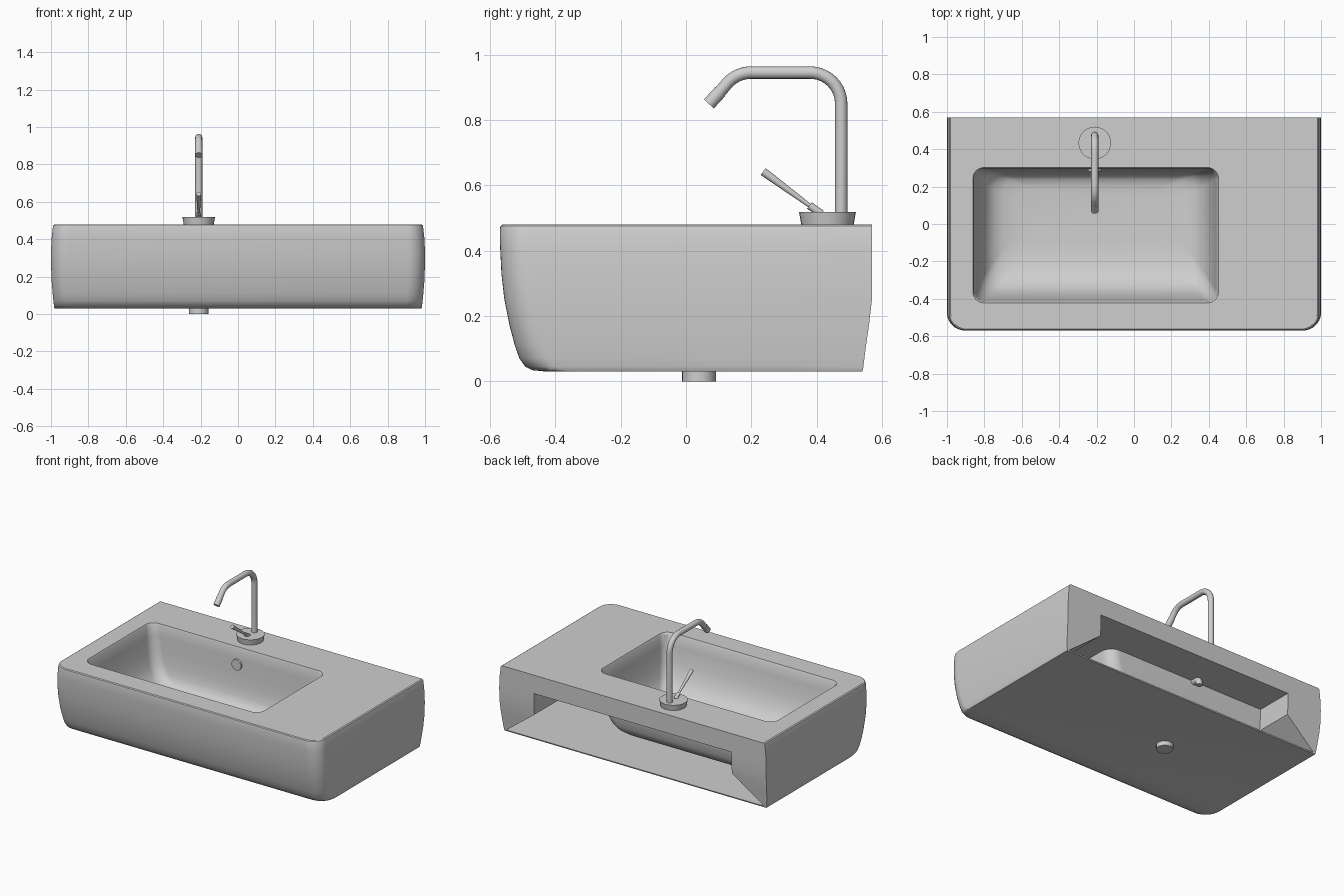
import bpy, bmesh, math

if "Cube" in bpy.data.objects:
    bpy.data.objects.remove(bpy.data.objects["Cube"])

mat = bpy.data.materials.new("light_grey")
mat.diffuse_color = (0.62, 0.62, 0.62, 1)
mat.use_nodes = True
mat.node_tree.nodes["Principled BSDF"].inputs["Base Color"].default_value = mat.diffuse_color
FX = -0.21  # tap and drain centre line


def finish(ob, angle=35):
    ob.data.materials.clear()
    ob.data.materials.append(mat)
    bpy.ops.object.select_all(action='DESELECT')
    ob.select_set(True)
    bpy.context.view_layer.objects.active = ob
    bpy.ops.object.shade_smooth_by_angle(angle=math.radians(angle))


def loft(name, rings):
    """Closed solid through rings of equal point count."""
    bm = bmesh.new()
    rows = [[bm.verts.new(p) for p in r] for r in rings]
    n = len(rows[0])
    for a, b in zip(rows, rows[1:]):
        for i in range(n):
            j = (i + 1) % n
            bm.faces.new((a[i], a[j], b[j], b[i]))
    bm.faces.new(rows[0][::-1])
    bm.faces.new(rows[-1])
    bmesh.ops.recalc_face_normals(bm, faces=bm.faces)
    me = bpy.data.meshes.new(name)
    bm.to_mesh(me)
    bm.free()
    ob = bpy.data.objects.new(name, me)
    bpy.context.collection.objects.link(ob)
    return ob


def outline(x0, x1, y0, y1, z, r, round_back=True, n=10):
    """Rounded rectangle; the back corners can stay square."""
    pts = []
    corners = [(x0 + r, y0 + r, 180), (x1 - r, y0 + r, 270),
               (x1 - r, y1 - r, 0), (x0 + r, y1 - r, 90)]
    for k, (cx, cy, a0) in enumerate(corners):
        if k > 1 and not round_back:
            pts.append((x1 if k == 2 else x0, y1, z))
            continue
        for i in range(n + 1):
            a = math.radians(a0 + 90 * i / n)
            pts.append((cx + r * math.cos(a), cy + r * math.sin(a), z))
    return pts


def boolean(ob, other, op):
    m = ob.modifiers.new("cut", 'BOOLEAN')
    m.object, m.operation, m.solver = other, op, 'EXACT'
    bpy.context.view_layer.objects.active = ob
    bpy.ops.object.modifier_apply(modifier=m.name)
    bpy.data.objects.remove(other)


def tube(name, pts, radii, res=6):
    """Round bar along a path, with one radius or a radius per point."""
    cu = bpy.data.curves.new(name, 'CURVE')
    cu.dimensions = '3D'
    cu.bevel_depth = 1.0
    cu.bevel_resolution = res
    cu.use_fill_caps = True
    sp = cu.splines.new('POLY')
    sp.points.add(len(pts) - 1)
    for i, (p, q) in enumerate(zip(sp.points, pts)):
        p.co = (*q, 1)
        p.radius = radii[i] if isinstance(radii, (list, tuple)) else radii
    ob = bpy.data.objects.new(name, cu)
    bpy.context.collection.objects.link(ob)
    bpy.ops.object.select_all(action='DESELECT')
    ob.select_set(True)
    bpy.context.view_layer.objects.active = ob
    bpy.ops.object.convert(target='MESH')
    ob = bpy.context.view_layer.objects.active
    ob.name = name
    finish(ob)
    return ob


def arc(cy, cz, r, a0, a1, n=10):
    return [(FX, cy + r * math.cos(math.radians(a0 + (a1 - a0) * i / n)),
             cz + r * math.sin(math.radians(a0 + (a1 - a0) * i / n)))
            for i in range(n + 1)]


# Basin outer body: half width, front y, back y, z, front corner radius
body = [(.980, -.430, .540, .030, .08), (.982, -.470, .541, .034, .09),
        (.984, -.492, .543, .045, .09), (.987, -.510, .546, .070, .09),
        (.991, -.524, .551, .110, .09), (.996, -.540, .560, .170, .09),
        (.999, -.556, .569, .250, .09), (1.00, -.565, .570, .330, .09),
        (.996, -.569, .570, .410, .09), (.990, -.570, .570, .465, .09),
        (.987, -.568, .570, .475, .09), (.980, -.562, .570, .480, .085)]
basin = loft("basin", [outline(-w, w, yf, yb, z, r, False)
                       for w, yf, yb, z, r in body])

# Open cavity at the back, flared at the bottom corners
half = [(.965, .038), (.74, .21), (.74, .355)]
section = half + [(-x, z) for x, z in reversed(half)]
boolean(basin, loft("cavity_cutter", [[(x, y, z) for x, z in section]
                                      for y in (.7, -.36)]), 'DIFFERENCE')

# Bowl: x range, y range, z, corner radius
bowl = [(-.868, .458, -.428, .308, .490, .065), (-.862, .452, -.422, .302, .480, .06),
        (-.856, .446, -.416, .298, .470, .06), (-.848, .438, -.408, .294, .400, .06),
        (-.832, .422, -.390, .289, .300, .065), (-.812, .402, -.362, .282, .220, .07),
        (-.785, .375, -.325, .272, .165, .075), (-.750, .340, -.275, .258, .130, .075),
        (-.700, .290, -.205, .238, .110, .075), (-.620, .210, -.110, .200, .100, .07)]
t = 0.02
shell = [outline(a - t, b + t, c - t, d + t, z - t, r + t)
         for a, b, c, d, z, r in bowl[3:]]
boolean(basin, loft("bowl_shell", shell), 'UNION')
boolean(basin, loft("bowl_cutter", [outline(*b) for b in bowl]), 'DIFFERENCE')
finish(basin, 30)

# Drain through the bowl floor and underside
tube("drain", [(FX, .04, 0), (FX, .04, .104)], .052, 10)

# Overflow plate inside the bowl and its elbow behind
tube("overflow_plate", [(FX, .31, .365), (FX, .281, .365)], .036, 8)
tube("overflow_elbow", [(FX, .295, .35)] + arc(.335, .32, .03, 90, 0)
     + [(FX, .365, .305)], .02)

# Tap base
tube("tap_base", [(FX, .433, .478), (FX, .433, .518)], [.08, .087], 12)

# Tap spout and nozzle
spout = ([(FX, .475, .51)] + arc(.38, .85, .095, 0, 90)
         + arc(.20, .845, .10, 90, 135) + [(FX, .103, .885)])
tube("tap_spout", spout, .019)
tube("tap_nozzle", [(FX, .105, .887), (FX, .070, .849)], .0205)

# Tap lever: stub and tapered handle
tube("lever_stub", [(FX, .415, .512), (FX, .378, .538)], .012)
tube("lever_handle", [(FX, .385, .533), (FX, .25, .632), (FX, .236, .642)],
     [.006, .0125, .0125])
